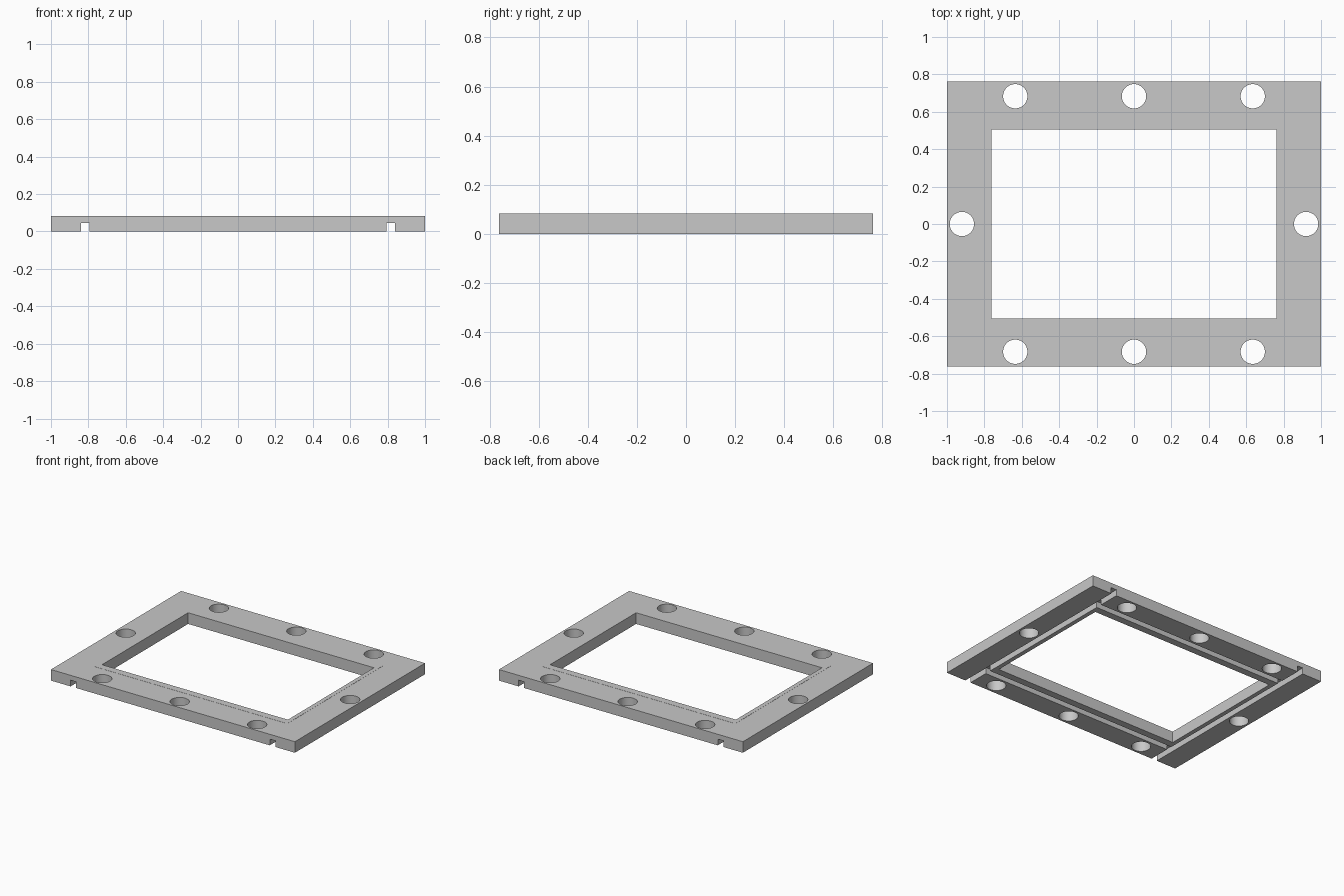
import bpy

# Remove the default cube
cube = bpy.data.objects.get("Cube")
if cube:
    bpy.data.objects.remove(cube, do_unlink=True)

# Overall half sizes and heights
HALF_X, HALF_Y, HEIGHT = 1.0, 0.762, 0.082
OPEN_X, OPEN_Y = 0.762, 0.504
RIM_X, RIM_Y = 0.794, 0.557
GROOVE_W, GROOVE_H = 0.045, 0.046
HOLE_R = 0.065

grey = bpy.data.materials.new("light grey")
grey.use_nodes = True
colour = (0.58, 0.58, 0.58, 1.0)
grey.diffuse_color = colour
grey.node_tree.nodes["Principled BSDF"].inputs["Base Color"].default_value = colour


def box(name, x0, x1, y0, y1, z0, z1):
    """Box between two opposite corners."""
    bpy.ops.mesh.primitive_cube_add(
        size=1, location=((x0 + x1) / 2, (y0 + y1) / 2, (z0 + z1) / 2))
    ob = bpy.context.object
    ob.name = name
    ob.scale = (x1 - x0, y1 - y0, z1 - z0)
    bpy.ops.object.transform_apply(location=True, rotation=False, scale=True)
    return ob


def combine(target, tool, operation="DIFFERENCE"):
    """Apply a boolean and discard the tool."""
    tool.hide_render = True
    mod = target.modifiers.new("cut", "BOOLEAN")
    mod.operation = operation
    mod.solver = "EXACT"
    mod.object = tool
    bpy.context.view_layer.objects.active = target
    bpy.ops.object.modifier_apply(modifier=mod.name)
    bpy.data.objects.remove(tool, do_unlink=True)


# Flat plate with a barely raised inner field
frame = box("frame", -HALF_X, HALF_X, -HALF_Y, HALF_Y, 0, HEIGHT)
field = box("raised_field", -RIM_X, RIM_X, -RIM_Y, RIM_Y, HEIGHT / 2, HEIGHT + 0.001)
combine(frame, field, "UNION")

# Central opening
combine(frame, box("opening", -OPEN_X, OPEN_X, -OPEN_Y, OPEN_Y, -1, 1))

# Underside grooves: two run out through front and back, two join them
for side in (-1, 1):
    xs = sorted((side * RIM_X, side * (RIM_X + GROOVE_W)))
    combine(frame, box("long_groove", *xs, -1, 1, -1, GROOVE_H))
for side in (-1, 1):
    ys = sorted((side * RIM_Y, side * (RIM_Y + GROOVE_W)))
    reach = RIM_X + GROOVE_W / 2
    combine(frame, box("cross_groove", -reach, reach, *ys, -1, GROOVE_H))

# Round through holes
holes = [(x, y) for x in (-0.635, 0, 0.635) for y in (-0.683, 0.683)]
holes += [(-0.92, 0), (0.92, 0)]
for x, y in holes:
    bpy.ops.mesh.primitive_cylinder_add(vertices=48, radius=HOLE_R, depth=1, location=(x, y, 0))
    combine(frame, bpy.context.object)

frame.data.materials.clear()
frame.data.materials.append(grey)
for face in frame.data.polygons:
    face.material_index = 0

# Smooth hole walls, sharp edges elsewhere
bpy.ops.object.select_all(action="DESELECT")
frame.select_set(True)
bpy.context.view_layer.objects.active = frame
bpy.ops.object.shade_smooth_by_angle()
